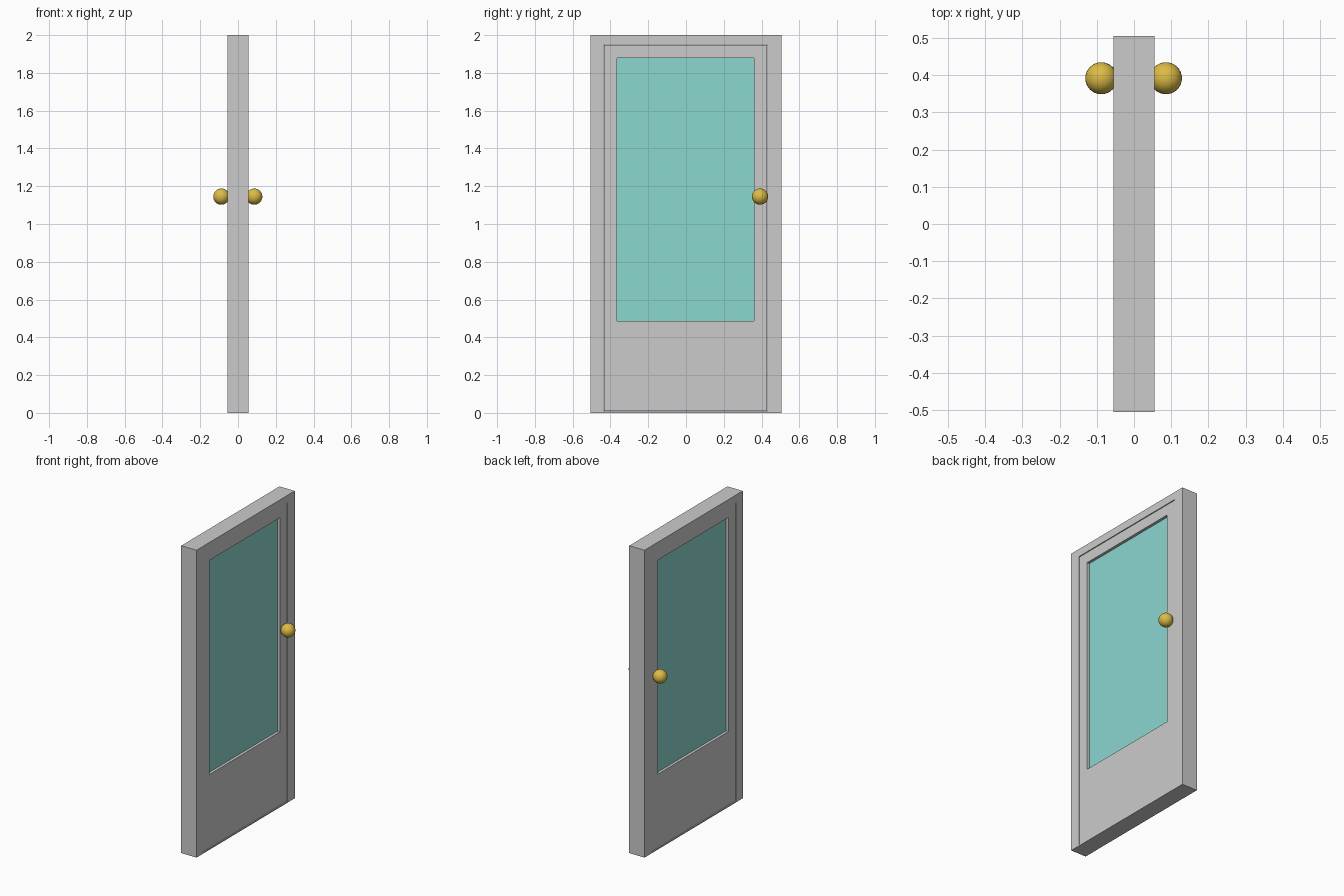
import bpy, bmesh

if "Cube" in bpy.data.objects:
    bpy.data.objects.remove(bpy.data.objects["Cube"])


def material(name, color):
    m = bpy.data.materials.new(name)
    m.diffuse_color = color
    m.use_nodes = True
    m.node_tree.nodes["Principled BSDF"].inputs["Base Color"].default_value = m.diffuse_color
    return m


def box(name, x, y, z, mat=None):
    """Box from (min, max) ranges on each axis."""
    bm = bmesh.new()
    bmesh.ops.create_cube(bm, size=1)
    for v in bm.verts:
        v.co = [r[0] if c < 0 else r[1] for c, r in zip(v.co, (x, y, z))]
    return finish(name, bm, mat)


def panel(name, half, outer, inner):
    """Slab in the YZ plane with a rectangular opening; rects are (y0, y1, z0, z1)."""
    bm = bmesh.new()

    def ring(r, x):
        y0, y1, z0, z1 = r
        return [bm.verts.new((x, y, z)) for y, z in ((y0, z0), (y1, z0), (y1, z1), (y0, z1))]

    loops = [ring(outer, half), ring(inner, half), ring(inner, -half), ring(outer, -half)]
    for a, b in zip(loops, loops[1:] + loops[:1]):
        for i in range(4):
            j = (i + 1) % 4
            bm.faces.new((a[i], a[j], b[j], b[i]))
    bmesh.ops.recalc_face_normals(bm, faces=bm.faces)
    return finish(name, bm)


def finish(name, bm, mat=None):
    me = bpy.data.meshes.new(name)
    bm.to_mesh(me)
    bm.free()
    ob = bpy.data.objects.new(name, me)
    bpy.context.collection.objects.link(ob)
    if mat:
        me.materials.append(mat)
    return ob


glass = material("glass_teal", (0.26, 0.68, 0.63, 1))
brass = material("brass", (0.72, 0.50, 0.06, 1))

# Surrounding frame with a thin sill
panel("door_frame", 0.055, (-0.505, 0.505, 0, 2), (-0.436, 0.432, 0.007, 1.95))

# Door leaf, set slightly back from the frame, with a window opening
window = (-0.365, 0.36, 0.487, 1.88)
panel("door_leaf", 0.051, (-0.434, 0.430, 0.009, 1.948), window)

# Recessed glass pane
box("window_glass", (-0.033, 0.033), window[:2], window[2:], glass)

# Round knobs on both faces
for side, x in (("front", 0.086), ("back", -0.088)):
    bpy.ops.mesh.primitive_uv_sphere_add(segments=32, ring_count=16, radius=0.043,
                                         location=(x, 0.392, 1.145))
    knob = bpy.context.object
    knob.name = "knob_" + side
    knob.data.materials.append(brass)
    bpy.ops.object.shade_smooth()
